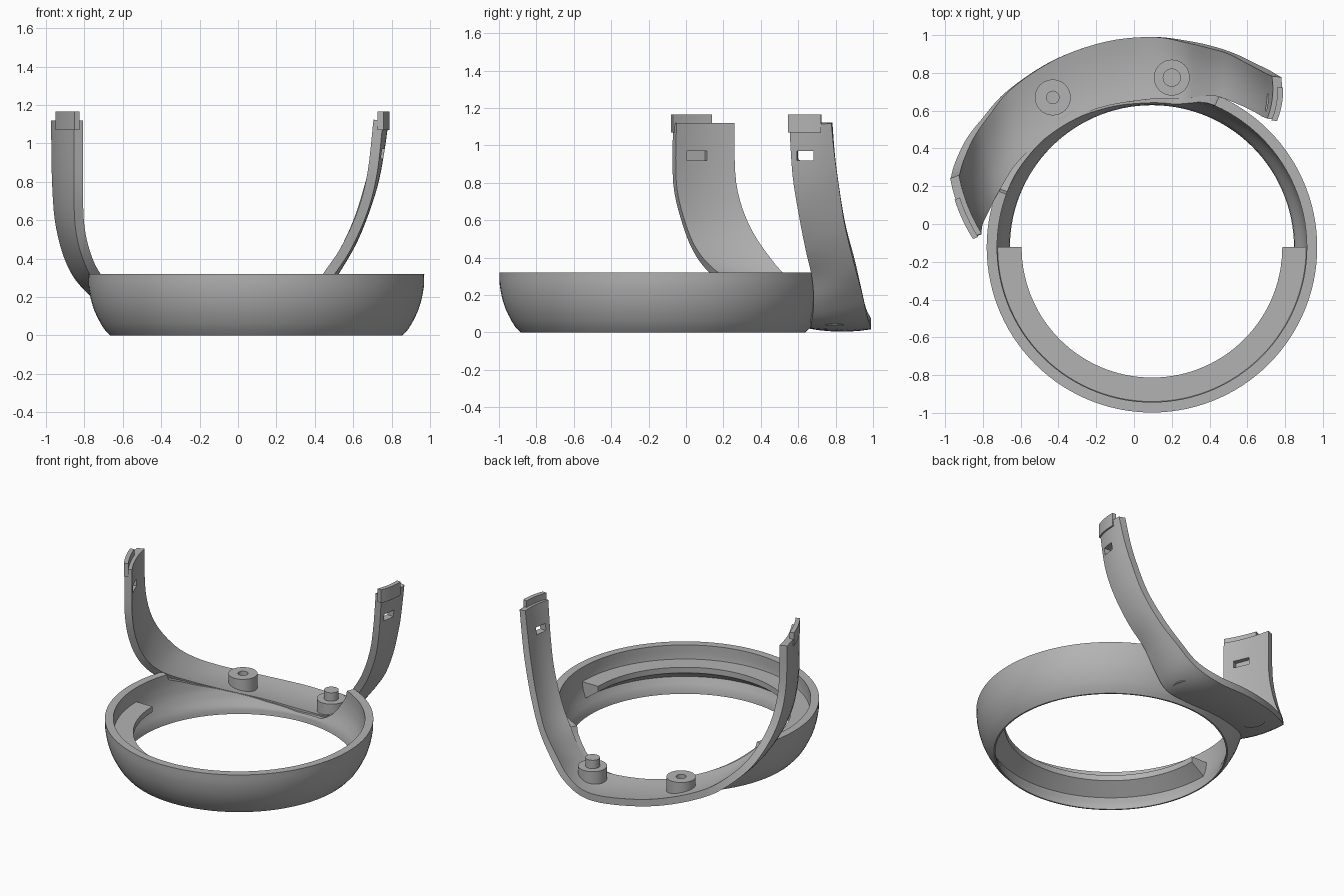
import bpy, bmesh, math
from mathutils import Vector

if "Cube" in bpy.data.objects:
    bpy.data.objects.remove(bpy.data.objects["Cube"])

grey = bpy.data.materials.new("plain grey")
grey.diffuse_color = (0.45, 0.45, 0.45, 1)
grey.use_nodes = True
grey.node_tree.nodes["Principled BSDF"].inputs["Base Color"].default_value = grey.diffuse_color
CX, CY = 0.095, -0.123


def finish(ob, angle=35):
    ob.data.materials.clear()
    ob.data.materials.append(grey)
    bpy.ops.object.select_all(action='DESELECT')
    ob.select_set(True)
    bpy.context.view_layer.objects.active = ob
    bpy.ops.object.shade_smooth_by_angle(angle=math.radians(angle))


def skin(name, loops, closed=False):
    """Closed cross-section loops joined into a solid."""
    bm = bmesh.new()
    rows = [[bm.verts.new(p) for p in lp] for lp in loops]
    n = len(rows[0])
    for i in range(len(rows) - (0 if closed else 1)):
        a, b = rows[i], rows[(i + 1) % len(rows)]
        for j in range(n):
            k = (j + 1) % n
            bm.faces.new((a[j], a[k], b[k], b[j]))
    if not closed:
        bm.faces.new(rows[0])
        bm.faces.new(rows[-1][::-1])
    bmesh.ops.recalc_face_normals(bm, faces=bm.faces)
    me = bpy.data.meshes.new(name)
    bm.to_mesh(me)
    bm.free()
    ob = bpy.data.objects.new(name, me)
    bpy.context.collection.objects.link(ob)
    return ob


def interp(table, x):
    for (x0, y0), (x1, y1) in zip(table, table[1:]):
        if x <= x1:
            return y0 + (y1 - y0) * max(0, x - x0) / (x1 - x0)
    return table[-1][1]


def polar(r, deg, z):
    a = math.radians(deg)
    return Vector((CX + r * math.cos(a), CY + r * math.sin(a), z))


# Bowl-shaped ring, its rim cut down where the band crosses it
outer = [(0, .762), (.03, .79), (.07, .815), (.12, .84), (.18, .86), (.25, .873), (.32, .875)]
inner = [(0, .752), (.04, .757), (.1, .787), (.16, .808), (.24, .82), (.32, .82)]
rim = [(66, .32), (67, .27), (74, .12), (80, .06), (95, .055), (112, .085),
       (130, .14), (145, .2), (159, .28), (160, .32)]
angles = sorted(set(list(range(0, 360, 3)) + [67, 160, 161, 158]))
loops = []
for a in angles:
    h = interp(rim, a)
    zs = [h * k / 10 for k in range(11)]
    loops.append([polar(interp(outer, z), a, z) for z in zs] +
                 [polar(interp(inner, z), a, z) for z in reversed(zs)])
finish(skin("ring", loops, True))

# Half-round ledge inside the front of the ring
ledge = [(.835, .22), (.69, .22), (.69, .18), (.80, .10)]
finish(skin("inner_ledge", [[polar(r, a, z) for r, z in ledge]
                            for a in range(180, 361, 3)]))

# U-shaped band: front edge and back edge at each station, left tip to right tip
stations = [
    ((-.83, -.06, 1.12), (-.95, .25, 1.12)), ((-.83, -.06, .8), (-.945, .26, .8)),
    ((-.825, -.01, .58), (-.925, .33, .57)), ((-.79, .06, .42), (-.87, .45, .38)),
    ((-.73, .17, .3), (-.79, .56, .26)), ((-.62, .33, .2), (-.66, .71, .16)),
    ((-.43, .49, .12), (-.42, .87, .09)), ((-.2, .61, .07), (-.15, .965, .055)),
    ((.08, .66, .045), (.1, .99, .045)), ((.27, .665, .06), (.28, .965, .11)),
    ((.38, .68, .16), (.41, .935, .24)), ((.46, .675, .3), (.52, .9, .38)),
    ((.56, .64, .45), (.62, .85, .58)), ((.65, .6, .65), (.69, .815, .8)),
    ((.7, .57, .85), (.725, .795, .95)), ((.73, .555, 1.12), (.755, .78, 1.12))]


def smooth_path(pts, sub):
    pts = [Vector(p) for p in pts]
    out = []
    for i in range(len(pts) - 1):
        p0, p1 = pts[max(i - 1, 0)], pts[i]
        p2, p3 = pts[i + 1], pts[min(i + 2, len(pts) - 1)]
        for k in range(sub):
            t = k / sub
            out.append(.5 * (2 * p1 + (p2 - p0) * t + (2 * p0 - 5 * p1 + 4 * p2 - p3) * t * t
                             + (3 * p1 - p0 - 3 * p2 + p3) * t ** 3))
    return out + [pts[-1]]


def strip(name, front, back, t0, t1, n0, n1, steps=6):
    """Bowed plate between two edges; n0..n1 is the thickness range."""
    mid = [(f + b) / 2 for f, b in zip(front, back)]
    loops = []
    for i, (f, b) in enumerate(zip(front, back)):
        tan = mid[min(i + 1, len(mid) - 1)] - mid[max(i - 1, 0)]
        nor = (b - f).cross(tan).normalized()
        ts = [t0 + (t1 - t0) * k / steps for k in range(steps + 1)]

        def pt(t, n):
            return f.lerp(b, t) + nor * (n + .06 * t * (1 - t))
        loops.append([pt(t, n1) for t in ts] + [pt(t, n0) for t in reversed(ts)])
    return skin(name, loops)


band = strip("band", smooth_path([s[0] for s in stations], 5),
             smooth_path([s[1] for s in stations], 5), 0, 1, -.025, .025)

# Blind slots on the inner faces of both legs
for x, y, wx, wy, w in ((-.866, .058, -.93, -.36, .115), (.73, .64, .99, -.11, .09)):
    bpy.ops.mesh.primitive_cube_add(size=1, location=(x, y, .945),
                                    rotation=(0, 0, math.atan2(wy, wx)))
    cutter = bpy.context.object
    cutter.name = "slot_cutter"
    cutter.scale = (.06, w, .05)
    cutter.hide_render = True
    bpy.context.view_layer.update()
    mod = band.modifiers.new("slot", 'BOOLEAN')
    mod.operation = 'DIFFERENCE'
    mod.solver = 'EXACT'
    mod.object = cutter
    bpy.context.view_layer.objects.active = band
    bpy.ops.object.modifier_apply(modifier=mod.name)
    bpy.data.objects.remove(cutter, do_unlink=True)
finish(band)

# Thin tongues on the leg tips
for name, (f, b), zs, t1 in (("left_tongue", stations[0], (1.165, 1.07), .66),
                             ("right_tongue", stations[-1], (1.07, 1.165), .76)):
    edges = [[Vector((p[0], p[1], z)) for z in zs] for p in (f, b)]
    finish(strip(name, edges[0], edges[1], -.03, t1, 0, .03))


# Bosses on the band floor: one with a hole, one with a pin
def rod(name, x, y, r, z0, z1, hole=0):
    n = 40
    prof = [(hole, z0), (r, z0), (r, z1), (hole, z1)]
    if hole:
        loops = [[Vector((x + q * math.cos(a), y + q * math.sin(a), z)) for q, z in prof]
                 for a in (2 * math.pi * k / n for k in range(n))]
        ob = skin(name, loops, True)
    else:
        ob = skin(name, [[Vector((x + r * math.cos(2 * math.pi * k / n),
                                  y + r * math.sin(2 * math.pi * k / n), z))
                          for k in range(n)] for z in (z0, z1)])
    finish(ob)


rod("socket_boss", -.43, .67, .095, .08, .2, .033)
rod("pin_boss", .2, .775, .095, .04, .15)
rod("pin", .2, .775, .048, .14, .21)
